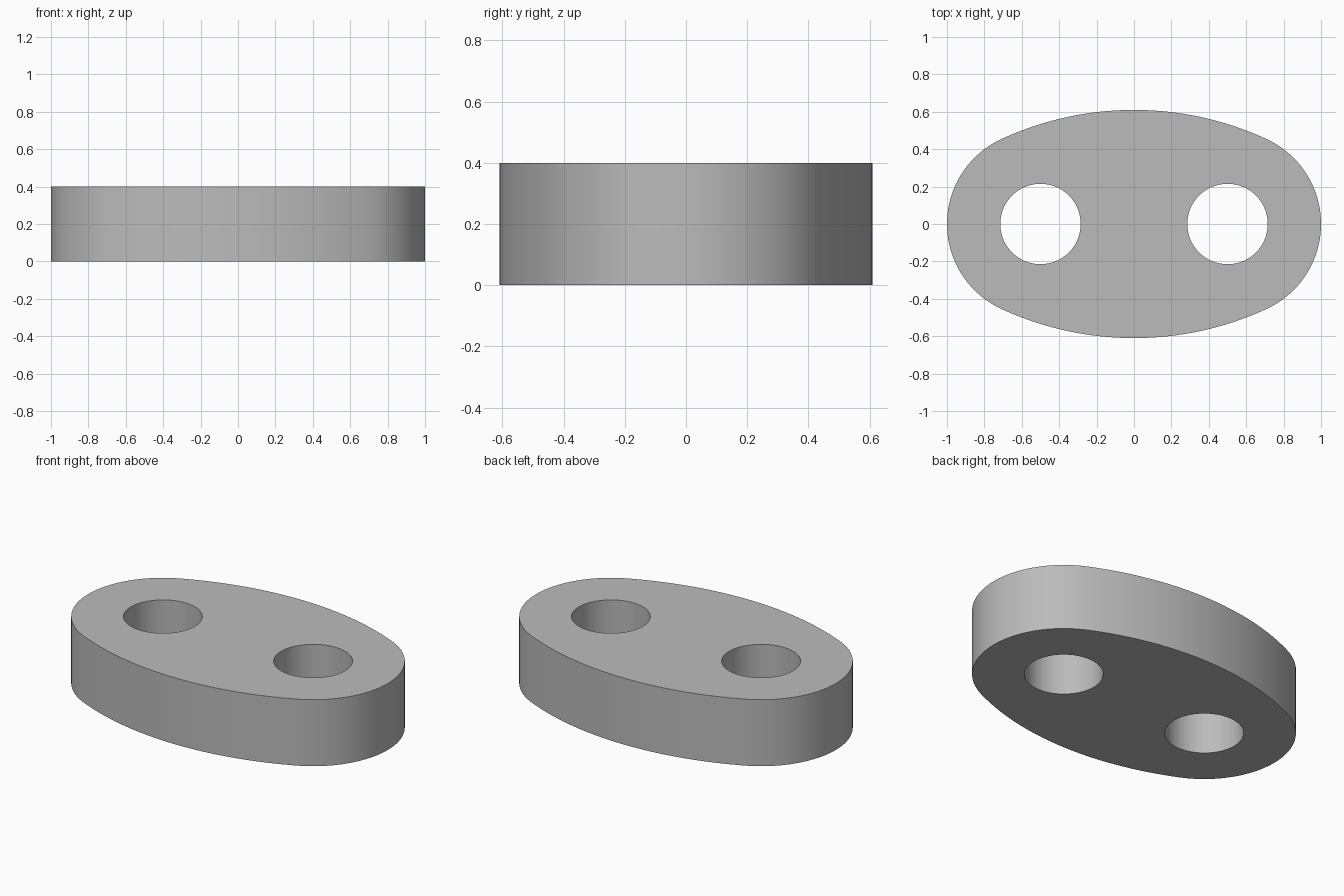
import bpy
import bmesh
import math

cube = bpy.data.objects.get("Cube")
if cube:
    bpy.data.objects.remove(cube, do_unlink=True)

HEIGHT = 0.4
HALF_DEPTH = 0.61
HOLE_X = 0.5
END_R = 0.5
HOLE_R = 0.215

# Side arcs meet the end arcs tangentially
rise = HALF_DEPTH - END_R
side_c = (HOLE_X ** 2 - rise ** 2) / (2 * rise)
side_r = side_c + HALF_DEPTH
tangent = math.atan2(side_c, HOLE_X)


def arc(cx, cy, r, start, end, steps):
    """Points along an arc, leaving out the last one."""
    return [(cx + r * math.cos(start + (end - start) * i / steps),
             cy + r * math.sin(start + (end - start) * i / steps))
            for i in range(steps)]


def add_loop(bm, points):
    verts = [bm.verts.new((x, y, 0)) for x, y in points]
    return [bm.edges.new((v, verts[i - 1])) for i, v in enumerate(verts)]


# Plate outline: two round ends joined by two shallow bulging sides
pi = math.pi
outline = (arc(HOLE_X, 0, END_R, -tangent, tangent, 40)
           + arc(0, -side_c, side_r, tangent, pi - tangent, 32)
           + arc(-HOLE_X, 0, END_R, pi - tangent, pi + tangent, 40)
           + arc(0, side_c, side_r, pi + tangent, 2 * pi - tangent, 32))

bm = bmesh.new()
edges = add_loop(bm, outline)

# Two round through holes
for side in (-1, 1):
    edges += add_loop(bm, arc(side * HOLE_X, 0, HOLE_R, 0, 2 * pi, 64))

# Fill the flat face, then raise it to full height
bmesh.ops.triangle_fill(bm, edges=edges, use_beauty=True, normal=(0, 0, 1))
raised = bmesh.ops.extrude_face_region(bm, geom=bm.faces[:], use_keep_orig=True)
top = [g for g in raised["geom"] if isinstance(g, bmesh.types.BMVert)]
bmesh.ops.translate(bm, verts=top, vec=(0, 0, HEIGHT))
bmesh.ops.recalc_face_normals(bm, faces=bm.faces[:])

mesh = bpy.data.meshes.new("link_plate")
bm.to_mesh(mesh)
bm.free()
plate = bpy.data.objects.new("link_plate", mesh)
bpy.context.collection.objects.link(plate)

# Plain grey material
colour = (0.5, 0.5, 0.5, 1)
grey = bpy.data.materials.new("plain grey")
grey.use_nodes = True
grey.diffuse_color = colour
grey.node_tree.nodes["Principled BSDF"].inputs["Base Color"].default_value = colour
mesh.materials.append(grey)

# Smooth walls with sharp rims
bpy.ops.object.select_all(action='DESELECT')
plate.select_set(True)
bpy.context.view_layer.objects.active = plate
bpy.ops.object.shade_smooth_by_angle(angle=math.radians(30))
